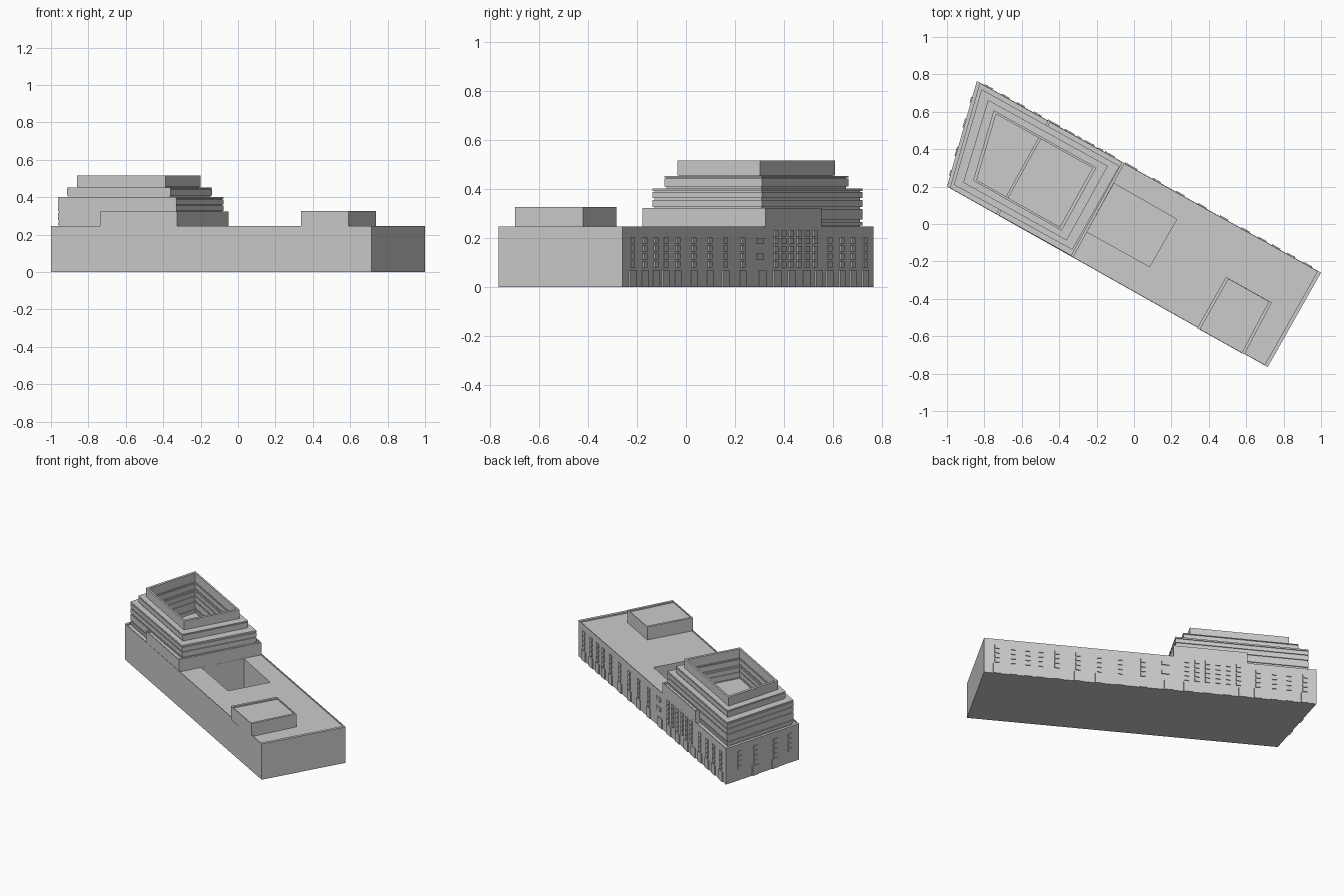
import bpy, bmesh
from mathutils import Vector

if "Cube" in bpy.data.objects:
    bpy.data.objects.remove(bpy.data.objects["Cube"])

def finish(name, bm):
    bmesh.ops.recalc_face_normals(bm, faces=bm.faces)
    me = bpy.data.meshes.new(name)
    bm.to_mesh(me)
    bm.free()
    ob = bpy.data.objects.new(name, me)
    bpy.context.collection.objects.link(ob)

def add_prism(bm, pts, z0, z1):
    lo = [bm.verts.new((x, y, z0)) for x, y in pts]
    hi = [bm.verts.new((x, y, z1)) for x, y in pts]
    bm.faces.new(lo)
    bm.faces.new(hi)
    for i in range(len(pts)):
        j = (i + 1) % len(pts)
        bm.faces.new((lo[i], lo[j], hi[j], hi[i]))

def add_ring(bm, outer, inner, z0, z1):
    o0, i0, i1, o1 = [[bm.verts.new((x, y, z)) for x, y in p]
                      for p, z in ((outer, z0), (inner, z0), (inner, z1), (outer, z1))]
    for a, b in ((o0, i0), (i0, i1), (i1, o1), (o1, o0)):
        for k in range(4):
            j = (k + 1) % 4
            bm.faces.new((a[k], a[j], b[j], b[k]))

def prism(name, pts, z0, z1):
    bm = bmesh.new()
    add_prism(bm, pts, z0, z1)
    finish(name, bm)

def rings(name, parts):
    bm = bmesh.new()
    for p in parts:
        add_ring(bm, *p)
    finish(name, bm)

def inset(pts, long_d, short_d):
    """Offset a clockwise quad inwards; edges 0 and 2 are the long sides."""
    lines = []
    for i in range(4):
        p, q = Vector(pts[i]), Vector(pts[(i + 1) % 4])
        d = (q - p).normalized()
        lines.append((p + Vector((d.y, -d.x)) * (short_d if i % 2 else long_d), d))
    out = []
    for i in range(4):
        (p, d), (q, e) = lines[i - 1], lines[i]
        s = (q - p).cross(e) / d.cross(e)
        out.append(tuple(p + d * s))
    return out

# quads run: back-left, right, front, left
site = [(-0.84, 0.765), (1.0, -0.26), (0.715, -0.765), (-1.0, 0.2)]
court = [(-0.107, 0.217), (0.228, 0.025), (0.083, -0.228), (-0.251, -0.042)]
link = [(-0.46, 0.553), (-0.05, 0.325), (-0.325, -0.177), (-0.737, 0.053)]
tier1 = [(-0.815, 0.72), (-0.077, 0.31), (-0.33, -0.137), (-0.963, 0.21)]
tier2 = [(-0.78, 0.663), (-0.14, 0.31), (-0.36, -0.088), (-0.913, 0.222)]
tier3 = [(-0.75, 0.608), (-0.2, 0.302), (-0.387, -0.035), (-0.86, 0.232)]
well = inset(tier3, 0.012, 0.018)

# base block with courtyard and parapet
rings("base_block", [(site, court, 0, 0.237)])
prism("courtyard_floor", court, 0, 0.01)
rings("base_parapet", [(site, inset(site, 0.004, 0.02), 0.237, 0.246)])

# low linking block under the tower
prism("link_block", link, 0.237, 0.313)
rings("link_parapet", [(link, inset(link, 0.004, 0.015), 0.313, 0.322)])

# stepped hollow tower: recessed walls between projecting bands
def tier(name, outline, z0, z1, bands):
    hole = inset(well, -0.006, -0.006)
    parts = [(inset(outline, 0.006, 0.006), hole, z0, z1 - 0.003)]
    parts += [(outline, well, a, b) for a, b in bands]
    rings(name, parts)

tier("tower_lower_tier", tier1, 0.237, 0.402,
     [(0.25, 0.264), (0.274, 0.317), (0.325, 0.355), (0.362, 0.388), (0.392, 0.402)])
tier("tower_middle_tier", tier2, 0.399, 0.452, [(0.41, 0.443), (0.447, 0.452)])
tier("tower_upper_tier", tier3, 0.449, 0.516, [(0.455, 0.516)])

# rooftop box flush with the front wall
box = [(0.492, -0.283), (0.737, -0.42), (0.59, -0.698), (0.337, -0.557)]
prism("rooftop_box", box, 0.232, 0.317)
rings("rooftop_box_parapet", [(box, inset(box, 0.004, 0.017), 0.317, 0.326)])

# windows and doors as thin raised panels on a wall
def add_panel(bm, p, q, t, w, z0, z1):
    p, q = Vector(p), Vector(q)
    d = (q - p).normalized()
    n = Vector((-d.y, d.x)) * 0.006
    c = p.lerp(q, t)
    a, b = c - d * w / 2, c + d * w / 2
    add_prism(bm, [a + n, b + n, b - n, a - n], z0, z1)

def add_column(bm, p, q, t, rows, z0, step):
    for r in range(rows):
        add_panel(bm, p, q, t, 0.03, z0 + r * step, z0 + r * step + 0.025)

def back_t(y):
    return (0.765 - y) / 1.025

A, B, C, D = site
win, doors = bmesh.new(), bmesh.new()
regular = [-0.22, -0.17, -0.125, -0.085, -0.035, 0.03, 0.095, 0.16, 0.23,
           0.585, 0.635, 0.68, 0.73]
for y in regular:
    add_column(win, A, B, back_t(y), 4, 0.078, 0.033)
    add_panel(doors, A, B, back_t(y), 0.05, 0, 0.068)
for k in range(6):
    add_column(win, A, B, back_t(0.365 + k * 0.032), 5, 0.078, 0.032)
for z in (0.11, 0.175):
    add_panel(win, A, B, back_t(0.30), 0.05, z, z + 0.025)
for y in (0.31, 0.37, 0.43, 0.49, 0.54):
    add_panel(doors, A, B, back_t(y), 0.06, 0, 0.066)
for t in (0.13, 0.33, 0.6, 0.82):
    add_column(win, D, A, t, 4, 0.078, 0.033)
for t in (0.33, 0.6):
    add_panel(doors, D, A, t, 0.05, 0, 0.068)
finish("windows", win)
finish("doors", doors)
